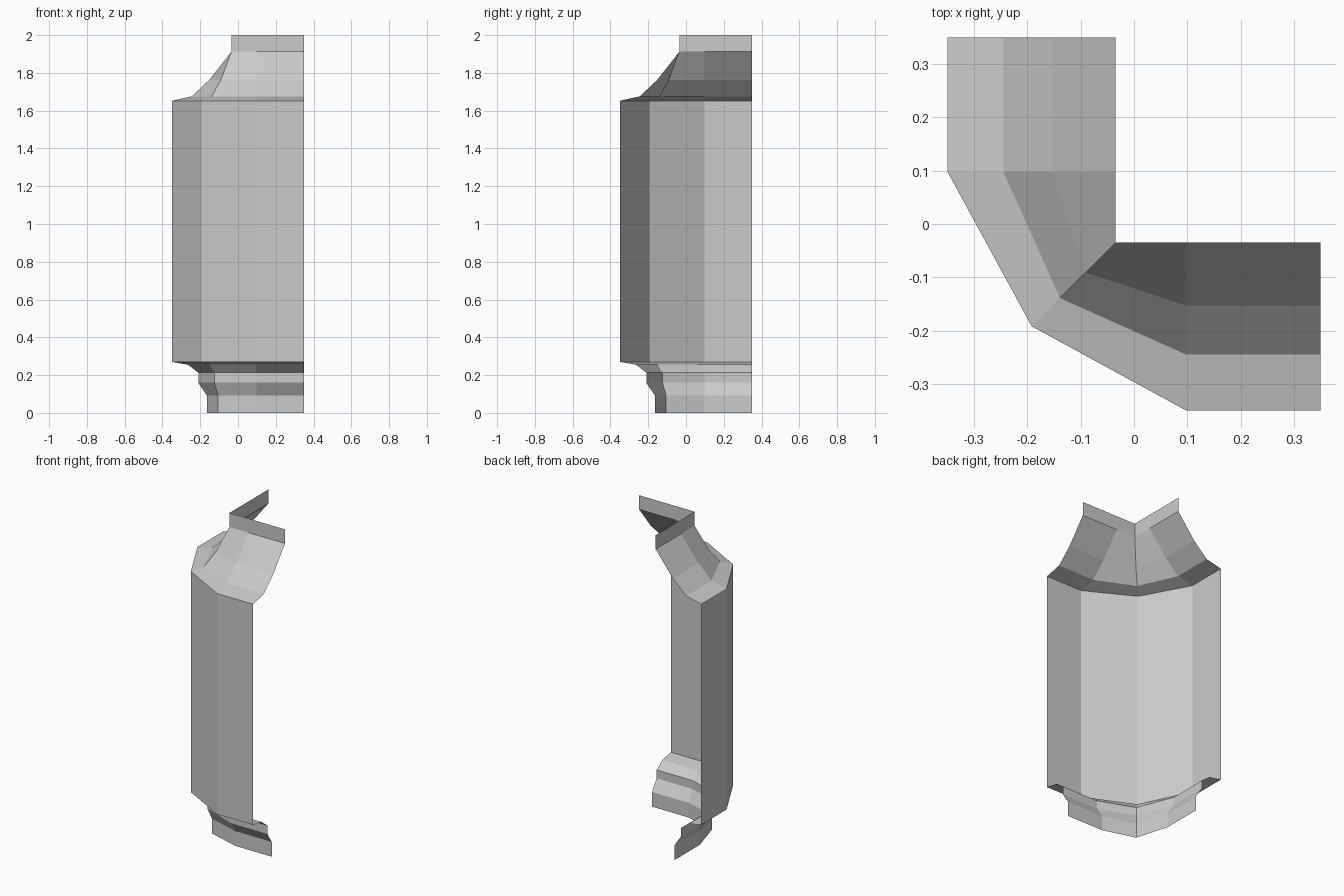
import bpy

if "Cube" in bpy.data.objects:
    bpy.data.objects.remove(bpy.data.objects["Cube"])

END = 0.35    # where both arms of the corner are cut off
BEND = 0.098  # where each straight arm turns into the chamfer


def ring(face, corner, z):
    """Plan outline of the corner at one height, mirrored about the diagonal."""
    return [(face, END, z), (face, BEND, z), (corner, corner, z),
            (BEND, face, z), (END, face, z)]


def corner_sheet(name, profile):
    """Skin an open sheet through a (face, corner, height) profile, bottom to top."""
    verts = [p for row in profile for p in ring(*row)]
    faces = []
    for i in range(len(profile) - 1):
        for j in range(4):
            a = i * 5 + j
            faces.append((a, a + 1, a + 6, a + 5))
    mesh = bpy.data.meshes.new(name)
    mesh.from_pydata(verts, [], faces)
    mesh.update()
    obj = bpy.data.objects.new(name, mesh)
    bpy.context.collection.objects.link(obj)
    return obj


# stepped foot moulding
corner_sheet("base_moulding", [
    (-0.165, -0.105, 0.0),
    (-0.165, -0.105, 0.092),
    (-0.21, -0.125, 0.16),
    (-0.21, -0.125, 0.213),
    (-0.265, -0.15, 0.255),
    (-0.35, -0.192, 0.27),
])

# tall faceted wall
corner_sheet("wall_panel", [
    (-0.35, -0.192, 0.27),
    (-0.35, -0.192, 1.652),
])

# sloping cap that ends in an upright square-cornered rim
corner_sheet("sloped_cap", [
    (-0.35, -0.192, 1.652),
    (-0.245, -0.139, 1.676),
    (-0.153, -0.091, 1.762),
    (-0.035, -0.035, 1.912),
])
corner_sheet("top_rim", [
    (-0.035, -0.035, 1.912),
    (-0.035, -0.035, 2.0),
])
